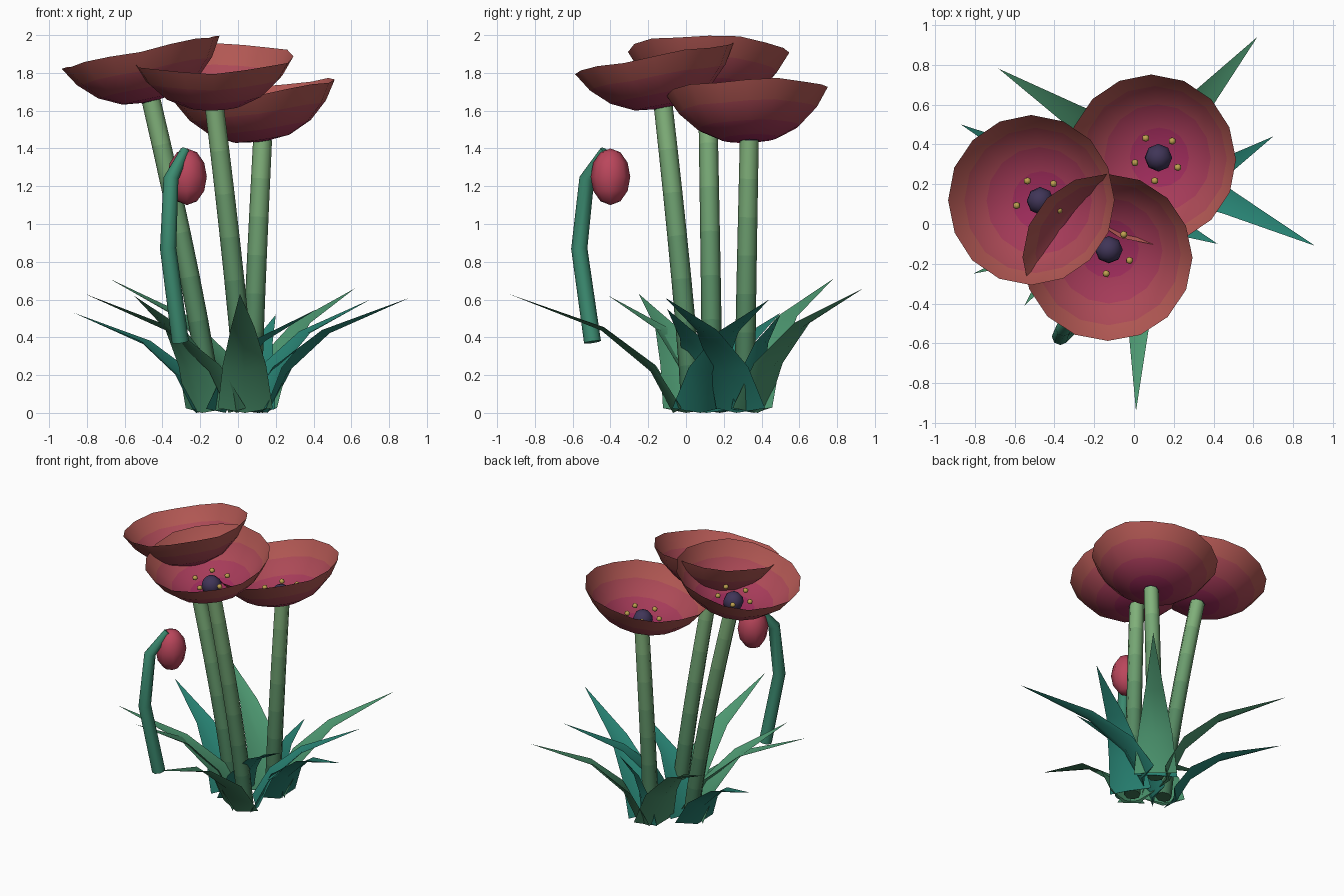
import bpy, bmesh, math
from mathutils import Vector, Matrix

if "Cube" in bpy.data.objects:
    bpy.data.objects.remove(bpy.data.objects["Cube"])

def mat(name, r, g, b):
    m = bpy.data.materials.new(name)
    m.diffuse_color = (*[(c / 255) ** 2.2 for c in (r, g, b)], 1)
    m.use_nodes = True
    m.node_tree.nodes["Principled BSDF"].inputs["Base Color"].default_value = m.diffuse_color
    return m

def lerp_mats(name, a, b, n):
    return [mat(f"{name}_{i}", *[p + (q - p) * i / (n - 1) for p, q in zip(a, b)]) for i in range(n)]

PETAL = lerp_mats("petal", (158, 48, 92), (176, 88, 84), 4)
STEM = lerp_mats("stem", (66, 116, 86), (128, 176, 122), 7)
LEAF = [mat("leaf_teal", 44, 130, 115), mat("leaf_green", 78, 150, 112)]
BUD_STEM = [mat("bud_stem", 62, 138, 112)]
BUD = [mat("bud", 185, 72, 92)]
CORE = [mat("core", 66, 56, 88)]
POLLEN = [mat("pollen", 190, 160, 80)]

def finish(bm, name, mats, smooth=True):
    me = bpy.data.meshes.new(name)
    bm.to_mesh(me)
    bm.free()
    for m in mats:
        me.materials.append(m)
    for p in me.polygons:
        p.use_smooth = smooth
    ob = bpy.data.objects.new(name, me)
    bpy.context.collection.objects.link(ob)
    return ob

def bridge(bm, a, b, mi):
    n = len(a)
    for i in range(n):
        j = (i + 1) % n
        bm.faces.new((a[i], a[j], b[j], b[i])).material_index = mi

def tube(name, pts, radii, mats, sides=8):
    bm = bmesh.new()
    pts = [Vector(p) for p in pts]
    rings = []
    for k, p in enumerate(pts):
        d = pts[min(k + 1, len(pts) - 1)] - pts[max(k - 1, 0)]
        q = Vector((0, 0, 1)).rotation_difference(d.normalized())
        rings.append([bm.verts.new(p + q @ Vector((radii[k] * math.cos(a), radii[k] * math.sin(a), 0)))
                      for a in (math.tau * i / sides for i in range(sides))])
    for k in range(len(rings) - 1):
        bridge(bm, rings[k], rings[k + 1], min(k, len(mats) - 1))
    bm.faces.new(rings[0][::-1])
    bm.faces.new(rings[-1])
    ob = finish(bm, name, mats)
    ob.data.polygons[-1].use_smooth = ob.data.polygons[-2].use_smooth = False

def flower(tag, base, lean):
    # lean = direction the open bowl faces, as x/y slope
    axis = Vector((lean[0], lean[1], 1)).normalized()
    M = Matrix.Translation(base) @ Vector((0, 0, 1)).rotation_difference(axis).to_matrix().to_4x4()
    # bowl of petals
    bm = bmesh.new()
    profile = [(0.15, 0.018), (0.27, 0.077), (0.365, 0.168), (0.427, 0.27)]
    rings = [[bm.verts.new((r * math.cos(a), r * math.sin(a), z + 0.007 * (r / 0.425) ** 3 * math.sin(5 * a)))
              for a in (math.tau * i / 16 for i in range(16))] for r, z in profile]
    c = bm.verts.new((0, 0, 0))
    for i in range(16):
        bm.faces.new((c, rings[0][i], rings[0][(i + 1) % 16]))
    for k in range(3):
        bridge(bm, rings[k], rings[k + 1], k + 1)
    bmesh.ops.recalc_face_normals(bm, faces=bm.faces)
    bm.transform(M)
    finish(bm, f"{tag}_bowl", PETAL)
    # dark centre
    bm = bmesh.new()
    bmesh.ops.create_uvsphere(bm, u_segments=8, v_segments=6, radius=0.07,
                              matrix=M @ Matrix.Translation((0, 0, 0.05)))
    finish(bm, f"{tag}_centre", CORE)
    # ring of stamens
    bm = bmesh.new()
    for i in range(5):
        a = math.radians(48 + 72 * i)
        bmesh.ops.create_icosphere(bm, subdivisions=1, radius=0.02,
            matrix=M @ Matrix.Translation((0.115 * math.cos(a), 0.115 * math.sin(a), 0.095)))
    finish(bm, f"{tag}_stamens", POLLEN)

def leaf(name, root, tip, m):
    # thin folded blade, narrowing to a tip
    bm = bmesh.new()
    root = Vector((*root, 0))
    d = Vector(tip) - root
    L, H = d.xy.length, d.z
    out = Vector((d.x, d.y, 0)).normalized()
    side = Vector((-out.y, out.x, 0))
    rows = []
    for r, z, w in [(0.05, 0.04, 0.145), (0.2, 0.4, 0.115), (0.48, 0.72, 0.062)]:
        p = root + out * r * L + Vector((0, 0, z * H))
        keel = (out * 0.6 - Vector((0, 0, 0.8))) * w * 0.35
        if z < 0.1:
            keel = out * 0.05 - Vector((0, 0, z * H))
        rows.append([bm.verts.new(p + v) for v in (side * w, keel, -side * w, keel * 0.6)])
    for a, b in zip(rows, rows[1:]):
        bridge(bm, a, b, 0)
    t = bm.verts.new(tip)
    for i in range(4):
        bm.faces.new((rows[-1][i], rows[-1][(i + 1) % 4], t))
    bm.faces.new(rows[0])
    bmesh.ops.recalc_face_normals(bm, faces=bm.faces)
    bpy.context.view_layer.objects.active = ob = finish(bm, name, [m])
    ob.select_set(True)
    bpy.ops.object.shade_smooth_by_angle(angle=math.radians(60))
    ob.select_set(False)

# flowers: stem root, bowl base, lean, leaf tips
plants = [
    ("front_flower", (0.04, 0.03), (-0.125, -0.12, 1.61), (-0.03, -0.18),
     [(0.01, -0.94, 0.63), (0.70, 0.44, 0.60), (-0.81, -0.25, 0.63)]),
    ("left_flower", (-0.14, 0.14), (-0.46, 0.115, 1.645), (-0.21, 0.02),
     [(-0.87, 0.50, 0.53), (-0.55, -0.41, 0.62), (0.42, -0.10, 0.55)]),
    ("back_flower", (0.07, 0.31), (0.13, 0.335, 1.435), (-0.15, -0.04),
     [(0.62, 0.94, 0.66), (0.91, -0.11, 0.61), (-0.68, 0.78, 0.71), (0.20, 0.50, 0.52)]),
]
count = 1
for tag, root, base, lean, tips in plants:
    pts = []
    for i in range(8):
        t = i / 7
        s = t ** 1.2
        pts.append((root[0] + (base[0] - root[0]) * s, root[1] + (base[1] - root[1]) * s, 0.02 + (base[2] - 0.01) * t))
    tube(f"{tag}_stem", pts, [0.055 - 0.0007 * i for i in range(8)], STEM)
    flower(tag, base, lean)
    for i, tip in enumerate(tips):
        leaf(f"{tag}_leaf_{i + 1}", root, tip, LEAF[count % 2])
        count += 1

# drooping bud on its hooked stem
tube("bud_stem", [(-0.305, -0.495, 0.375), (-0.37, -0.565, 0.87), (-0.355, -0.525, 1.24), (-0.28, -0.43, 1.39)],
     [0.045, 0.043, 0.04, 0.025], BUD_STEM)
bm = bmesh.new()
bmesh.ops.create_uvsphere(bm, u_segments=8, v_segments=6, radius=1,
    matrix=Matrix.Translation((-0.27, -0.40, 1.25)) @ Matrix.Diagonal((0.105, 0.105, 0.15, 1)))
finish(bm, "bud", BUD)
